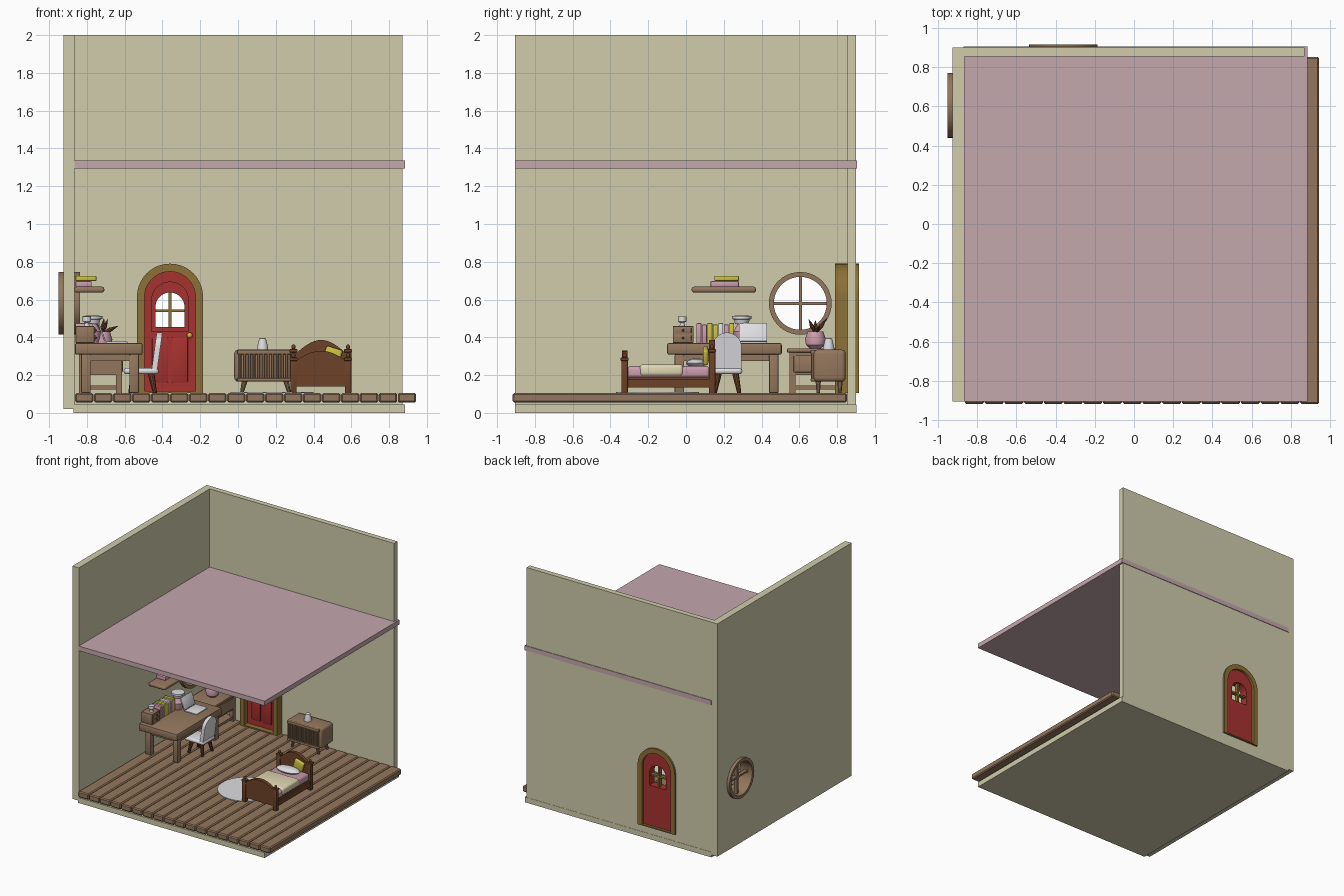
import bpy, bmesh, math
from mathutils import Vector, Matrix

if "Cube" in bpy.data.objects:
    bpy.data.objects.remove(bpy.data.objects["Cube"])


def mat(name, r, g, b):
    m = bpy.data.materials.new(name)
    lin = [((c / 255 + 0.055) / 1.055) ** 2.4 for c in (r, g, b)]
    m.diffuse_color = (*lin, 1)
    m.use_nodes = True
    m.node_tree.nodes["Principled BSDF"].inputs["Base Color"].default_value = m.diffuse_color
    return m


WALL = mat("wall beige", 208, 204, 172)
MAUVE = mat("mauve", 197, 168, 174)
WOOD = mat("wood brown", 148, 119, 93)
DARK = mat("dark wood", 108, 66, 40)
RED = mat("door red", 166, 50, 48)
GOLD = mat("gold brown", 140, 112, 55)
WHITE = mat("white", 222, 222, 226)
YELLOW = mat("yellow", 205, 194, 65)
CREAM = mat("cream", 224, 215, 178)
PINK = mat("pink", 205, 158, 174)


def finish(name, bm, material):
    bmesh.ops.recalc_face_normals(bm, faces=bm.faces[:])
    me = bpy.data.meshes.new(name)
    bm.to_mesh(me)
    bm.free()
    me.materials.append(material)
    ob = bpy.data.objects.new(name, me)
    bpy.context.collection.objects.link(ob)
    return ob


def box(name, x0, x1, y0, y1, z0, z1, material, bevel=0.0, seg=2, rot=None):
    bm = bmesh.new()
    bmesh.ops.create_cube(bm, size=1)
    bmesh.ops.scale(bm, vec=(x1 - x0, y1 - y0, z1 - z0), verts=bm.verts)
    if bevel:
        bmesh.ops.bevel(bm, geom=bm.edges[:], offset=bevel, segments=seg, profile=0.5, affect='EDGES')
    if rot:
        bmesh.ops.rotate(bm, matrix=Matrix.Rotation(rot[1], 3, rot[0]), verts=bm.verts)
    bmesh.ops.translate(bm, vec=((x0 + x1) / 2, (y0 + y1) / 2, (z0 + z1) / 2), verts=bm.verts)
    return finish(name, bm, material)


def plate(name, axis, loops, d0, d1, material):
    """Extruded outline (first loop) with holes (further loops), thickness d0..d1 on axis."""
    cu = bpy.data.curves.new(name, 'CURVE')
    cu.dimensions, cu.fill_mode, cu.extrude = '2D', 'BOTH', 0.5
    for pts in loops:
        s = cu.splines.new('POLY')
        s.points.add(len(pts) - 1)
        for p, (u, v) in zip(s.points, pts):
            p.co = (u, v, 0, 1)
        s.use_cyclic_u = True
    tmp = bpy.data.objects.new(name + "_outline", cu)
    bpy.context.collection.objects.link(tmp)
    me = bpy.data.meshes.new_from_object(tmp.evaluated_get(bpy.context.evaluated_depsgraph_get()))
    bpy.data.objects.remove(tmp)
    bm = bmesh.new()
    bm.from_mesh(me)
    for v in bm.verts:
        a, b, w = v.co.x, v.co.y, d0 + (d1 - d0) * (v.co.z + 0.5)
        v.co = {'x': (w, a, b), 'y': (a, w, b), 'z': (a, b, w)}[axis]
    bmesh.ops.remove_doubles(bm, verts=bm.verts, dist=1e-5)
    return finish(name, bm, material)


def lathe(name, x, y, profile, material, n=24):
    """Turned shape from (radius, z) points."""
    bm = bmesh.new()
    rings = [[bm.verts.new((x + r * math.cos(2 * math.pi * i / n), y + r * math.sin(2 * math.pi * i / n), z))
              for i in range(n)] for r, z in profile]
    for a, b in zip(rings, rings[1:]):
        for i in range(n):
            bm.faces.new((a[i], a[i - 1], b[i - 1], b[i]))
    bm.faces.new(rings[0])
    bm.faces.new(rings[-1])
    return finish(name, bm, material)


def rod(name, p, q, r0, r1, material, n=10):
    p, q = Vector(p), Vector(q)
    bm = bmesh.new()
    m = Matrix.Translation((p + q) / 2) @ (q - p).to_track_quat('Z', 'Y').to_matrix().to_4x4()
    bmesh.ops.create_cone(bm, cap_ends=True, segments=n, radius1=r0, radius2=r1, depth=(q - p).length, matrix=m)
    return finish(name, bm, material)


def ball(name, c, s, material, rot=0.0):
    bm = bmesh.new()
    m = Matrix.Translation(c) @ Matrix.Rotation(rot, 4, 'Y') @ Matrix.Diagonal((*s, 1))
    bmesh.ops.create_uvsphere(bm, u_segments=16, v_segments=10, radius=1, matrix=m)
    return finish(name, bm, material)


def rect(a, b, c, d):
    return [(a, c), (b, c), (b, d), (a, d)]


def circle(u, v, r, n=40):
    return [(u + r * math.cos(2 * math.pi * i / n), v + r * math.sin(2 * math.pi * i / n)) for i in range(n)]


def arch(u, hw, z0, top, n=20):
    arc = [(u + hw * math.cos(math.pi * i / n), top - hw + hw * math.sin(math.pi * i / n)) for i in range(n + 1)]
    return [(u - hw, z0), (u + hw, z0)] + arc


# room shell
DX, WY, WZ = -0.36, 0.605, 0.58
plate("back_wall", 'y', [rect(-0.92, 0.87, 0.02, 2.0), arch(DX, 0.17, 0.107, 0.785)], 0.855, 0.90, WALL)
plate("left_wall", 'x', [rect(-0.905, 0.90, 0.02, 2.0), circle(WY, WZ, 0.155)], -0.925, -0.865, WALL)
box("floor_base", -0.87, 0.885, -0.905, 0.902, 0, 0.045, WALL)
box("upper_floor", -0.87, 0.885, -0.905, 0.905, 1.295, 1.335, MAUVE)
for i in range(18):
    x = -0.862 + i * 0.1005
    box("floor_plank", x, x + 0.097, -0.918, 0.852, 0.055, 0.105, WOOD, 0.008, 1)

# front door
plate("door_frame", 'y', [arch(DX, 0.175, 0.105, 0.79), arch(DX, 0.135, 0.115, 0.748)], 0.79, 0.915, GOLD)
plate("door", 'y', [arch(DX, 0.137, 0.11, 0.75), arch(DX, 0.077, 0.456, 0.637)], 0.835, 0.895, RED)
plate("door_arch_trim", 'y', [arch(DX, 0.1, 0.43, 0.695), arch(DX, 0.077, 0.456, 0.637)], 0.826, 0.84, RED)
for s in (-1, 1):
    x = DX + s * 0.052
    box("door_panel", x - 0.042, x + 0.042, 0.826, 0.84, 0.16, 0.40, RED, 0.005)
box("door_muntin_upright", DX - 0.007, DX + 0.007, 0.85, 0.88, 0.456, 0.637, GOLD)
box("door_muntin_bar", DX - 0.077, DX + 0.077, 0.85, 0.88, 0.533, 0.547, GOLD)
ball("door_knob", (-0.256, 0.818, 0.41), (0.015, 0.018, 0.015), YELLOW)

# round window
plate("window_frame", 'x', [circle(WY, WZ, 0.166), circle(WY, WZ, 0.14)], -0.95, -0.837, WOOD)
box("window_bar", -0.91, -0.88, WY - 0.145, WY + 0.145, WZ - 0.008, WZ + 0.008, WOOD)
box("window_upright", -0.91, -0.88, WY - 0.008, WY + 0.008, WZ - 0.145, WZ + 0.145, WOOD)

# desk
box("desk_top", -0.864, -0.505, -0.10, 0.507, 0.308, 0.37, WOOD, 0.01)
box("desk_apron", -0.83, -0.53, -0.05, 0.475, 0.275, 0.31, WOOD)
for x in (-0.805, -0.55):
    for y in (-0.035, 0.465):
        box("desk_leg", x - 0.025, x + 0.025, y - 0.025, y + 0.025, 0.105, 0.31, WOOD, 0.006)

# side table with drawer
box("side_table_top", -0.85, -0.6, 0.535, 0.845, 0.32, 0.342, WOOD, 0.006)
box("side_table_drawer_case", -0.835, -0.62, 0.555, 0.835, 0.20, 0.32, WOOD)
box("side_table_drawer", -0.625, -0.61, 0.57, 0.82, 0.215, 0.305, WOOD, 0.004)
box("side_table_shelf", -0.83, -0.62, 0.56, 0.83, 0.125, 0.145, WOOD)
for x in (-0.825, -0.63):
    for y in (0.565, 0.825):
        box("side_table_leg", x - 0.016, x + 0.016, y - 0.016, y + 0.016, 0.105, 0.32, WOOD)

# pot with leaves
lathe("plant_pot", -0.72, 0.685, [(0.03, 0.342), (0.05, 0.36), (0.055, 0.39), (0.045, 0.42), (0.042, 0.43), (0.03, 0.425)], PINK)
for dx, dy, dz in ((0.085, 0.02, 0.04), (0.03, -0.035, 0.075), (0.01, 0.06, 0.08), (-0.05, 0.0, 0.07)):
    p = Vector((-0.72, 0.685, 0.42))
    q = p + Vector((dx, dy, dz))
    rod("plant_stem", p, p.lerp(q, 0.5), 0.004, 0.012, DARK, 8)
    rod("plant_leaf", p.lerp(q, 0.5), q, 0.012, 0.001, DARK, 8)

# wall shelf and lying books
box("wall_shelf", -0.866, -0.708, 0.03, 0.37, 0.637, 0.668, WOOD, 0.012, 3)
box("shelf_book_low", -0.86, -0.775, 0.13, 0.28, 0.668, 0.697, PINK, 0.004)
box("shelf_book_top", -0.86, -0.75, 0.15, 0.28, 0.699, 0.725, YELLOW, 0.004)

# things on the desk
box("small_chest", -0.86, -0.76, -0.07, 0.04, 0.37, 0.46, WOOD, 0.005)
for z in (0.382, 0.422):
    box("small_chest_drawer", -0.762, -0.754, -0.058, 0.028, z, z + 0.03, WOOD, 0.002)
    ball("small_chest_knob", (-0.752, -0.015, z + 0.015), (0.006,) * 3, DARK)
lathe("cup", -0.80, -0.02, [(0.015, 0.46), (0.01, 0.475), (0.022, 0.485), (0.022, 0.51)], WHITE, 16)
for i, m in enumerate((PINK, PINK, YELLOW, YELLOW, WHITE, PINK, YELLOW)):
    y = 0.055 + i * 0.029
    box("standing_book", -0.86, -0.77, y, y + 0.026, 0.37, 0.475 - 0.008 * (i % 2), m, 0.003)
lathe("lamp_base", -0.77, 0.295, [(0.03, 0.37), (0.04, 0.40), (0.045, 0.43), (0.025, 0.465), (0.02, 0.485)], PINK)
lathe("lamp_shade", -0.77, 0.295, [(0.035, 0.47), (0.042, 0.495), (0.052, 0.497), (0.052, 0.513), (0.03, 0.515)], WHITE)
box("laptop_base", -0.70, -0.585, 0.28, 0.43, 0.37, 0.378, WHITE, 0.003)
box("laptop_screen", -0.725, -0.717, 0.28, 0.43, 0.375, 0.478, WHITE, 0.003, rot=('Y', -0.35))

# chair
box("chair_seat", -0.605, -0.42, 0.135, 0.298, 0.205, 0.238, WHITE, 0.015, 3)
back = plate("chair_back", 'x', [arch(0.217, 0.078, 0.21, 0.425)], -0.015, 0.015, WHITE)
for v in back.data.vertices:
    v.co.x += -0.445 + (v.co.z - 0.21) * 0.14
for sx in (-1, 1):
    for sy in (-1, 1):
        rod("chair_leg", (-0.505 + sx * 0.065, 0.217 + sy * 0.065, 0.105), (-0.505 + sx * 0.045, 0.217 + sy * 0.045, 0.21),
            0.011, 0.018, DARK)

# slatted sideboard
plan = box("sideboard_body", -0.02, 0.31, 0.675, 0.845, 0.165, 0.335, WOOD, 0.022, 4)
box("sideboard_top_rail", -0.005, 0.295, 0.66, 0.69, 0.31, 0.334, WOOD, 0.006)
box("sideboard_bottom_rail", -0.005, 0.295, 0.66, 0.69, 0.166, 0.185, WOOD, 0.006)
for i in range(12):
    x = 0.003 + i * 0.0248
    box("sideboard_slat", x, x + 0.015, 0.662, 0.68, 0.18, 0.315, WOOD, 0.004, 1)
for x, s in ((0.035, -1), (0.255, 1)):
    for y in (0.70, 0.815):
        rod("sideboard_leg", (x + s * 0.015, y, 0.105), (x, y, 0.17), 0.009, 0.015, WOOD)
lathe("small_vase", 0.13, 0.755, [(0.03, 0.335), (0.03, 0.345), (0.018, 0.393), (0.012, 0.396)], WHITE)

# rug
lathe("rug", 0.18, -0.15, [(0.22, 0.104), (0.22, 0.110)], WHITE, 48)

# bed
for name, y, side, top, post in (("foot", -0.325, 0.265, 0.325, 0.30), ("head", 0.138, 0.30, 0.382, 0.345)):
    n = 16
    curve = [(0.585 - 0.29 * i / n, side + (top - side) * math.sin(math.pi * i / n)) for i in range(n + 1)]
    plate(name + "board", 'y', [[(0.295, 0.14), (0.585, 0.14)] + curve], y - 0.01, y + 0.01, DARK)
    cap = [(u, v + 0.004) for u, v in curve]
    plate(name + "board_cap", 'y', [cap + [(u, v - 0.02) for u, v in reversed(curve)]], y - 0.015, y + 0.015, DARK)
    for x in (0.294, 0.583):
        box(name + "_post", x - 0.017, x + 0.017, y - 0.017, y + 0.017, 0.105, post - 0.012, DARK, 0.003)
        box(name + "_post_cap", x - 0.021, x + 0.021, y - 0.021, y + 0.021, post - 0.024, post - 0.008, DARK, 0.003)
        ball(name + "_post_knob", (x, y, post + 0.004), (0.011, 0.011, 0.014), DARK)
for x in (0.297, 0.583):
    box("bed_rail", x - 0.01, x + 0.01, -0.325, 0.138, 0.135, 0.18, DARK)
box("bed_base", 0.30, 0.58, -0.32, 0.135, 0.16, 0.19, DARK)
box("mattress", 0.297, 0.585, -0.31, 0.125, 0.185, 0.248, PINK, 0.018, 3)
box("blanket", 0.288, 0.593, -0.245, -0.015, 0.195, 0.257, CREAM, 0.018, 3)
ball("pillow", (0.435, 0.055, 0.265), (0.105, 0.055, 0.024), WHITE)
box("cushion", 0.455, 0.545, 0.09, 0.118, 0.26, 0.345, YELLOW, 0.012, 3, rot=('Y', 0.3))

bpy.ops.object.select_all(action='SELECT')
bpy.context.view_layer.objects.active = plan
bpy.ops.object.shade_smooth_by_angle(angle=math.radians(35))
